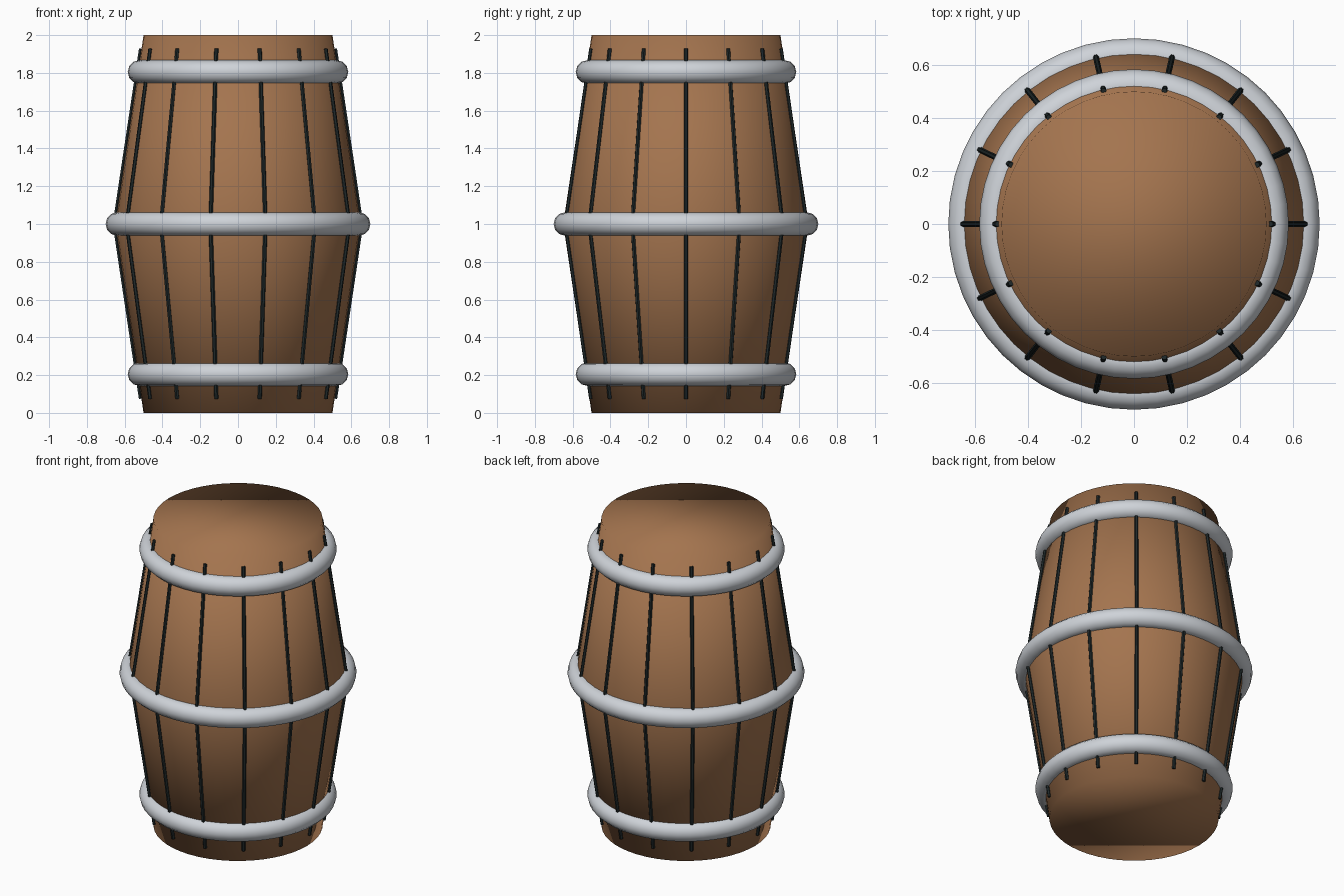
import bpy, bmesh, math

if "Cube" in bpy.data.objects:
    bpy.data.objects.remove(bpy.data.objects["Cube"])

def material(name, rgb):
    m = bpy.data.materials.new(name)
    m.diffuse_color = (*rgb, 1)
    m.use_nodes = True
    m.node_tree.nodes["Principled BSDF"].inputs["Base Color"].default_value = m.diffuse_color
    return m

WOOD = material("brown wood", (0.37, 0.175, 0.077))
METAL = material("pale metal", (0.62, 0.65, 0.69))
DARK = material("dark seam", (0.014, 0.022, 0.023))

SIDES, SEAMS = 48, 14

def body_radius(z):
    return 0.65 - 0.15 * abs(z - 1)

# Barrel body: two mirrored tapers, smooth shaded including the ends
bm = bmesh.new()
rings = []
for z in (0, 1, 2):
    rings.append([bm.verts.new((body_radius(z) * math.cos(2 * math.pi * i / SIDES),
                                body_radius(z) * math.sin(2 * math.pi * i / SIDES), z))
                  for i in range(SIDES)])
for low, high in zip(rings, rings[1:]):
    for i in range(SIDES):
        j = (i + 1) % SIDES
        bm.faces.new((low[i], low[j], high[j], high[i]))
bm.faces.new(rings[0][::-1])
bm.faces.new(rings[-1])
for f in bm.faces:
    f.smooth = True
mesh = bpy.data.meshes.new("barrel_body")
bm.to_mesh(mesh)
bm.free()
mesh.materials.append(WOOD)
bpy.context.collection.objects.link(bpy.data.objects.new("barrel_body", mesh))

# Metal hoops
for name, z, r in (("bottom_hoop", 0.205, 0.522), ("middle_hoop", 1.0, 0.639),
                   ("top_hoop", 1.805, 0.522)):
    bpy.ops.mesh.primitive_torus_add(major_radius=r, minor_radius=0.062,
                                     major_segments=SIDES, minor_segments=12,
                                     location=(0, 0, z))
    hoop = bpy.context.object
    hoop.name = name
    hoop.data.materials.append(METAL)
    bpy.ops.object.shade_smooth()

# Stave seams: thin rods following the taper
curve = bpy.data.curves.new("stave_seams", 'CURVE')
curve.dimensions = '3D'
curve.bevel_depth = 0.011
curve.bevel_resolution = 1
curve.use_fill_caps = True
curve.materials.append(DARK)
for k in range(SEAMS):
    a = 2 * math.pi * k / SEAMS
    spline = curve.splines.new('POLY')
    spline.points.add(2)
    for p, z in zip(spline.points, (0.075, 1.0, 1.928)):
        r = body_radius(z) + 0.004
        p.co = (r * math.cos(a), r * math.sin(a), z, 1)
seams = bpy.data.objects.new("stave_seams", curve)
bpy.context.collection.objects.link(seams)
bpy.ops.object.select_all(action='DESELECT')
seams.select_set(True)
bpy.context.view_layer.objects.active = seams
bpy.ops.object.convert(target='MESH')
bpy.ops.object.shade_smooth_by_angle(angle=math.radians(50))
